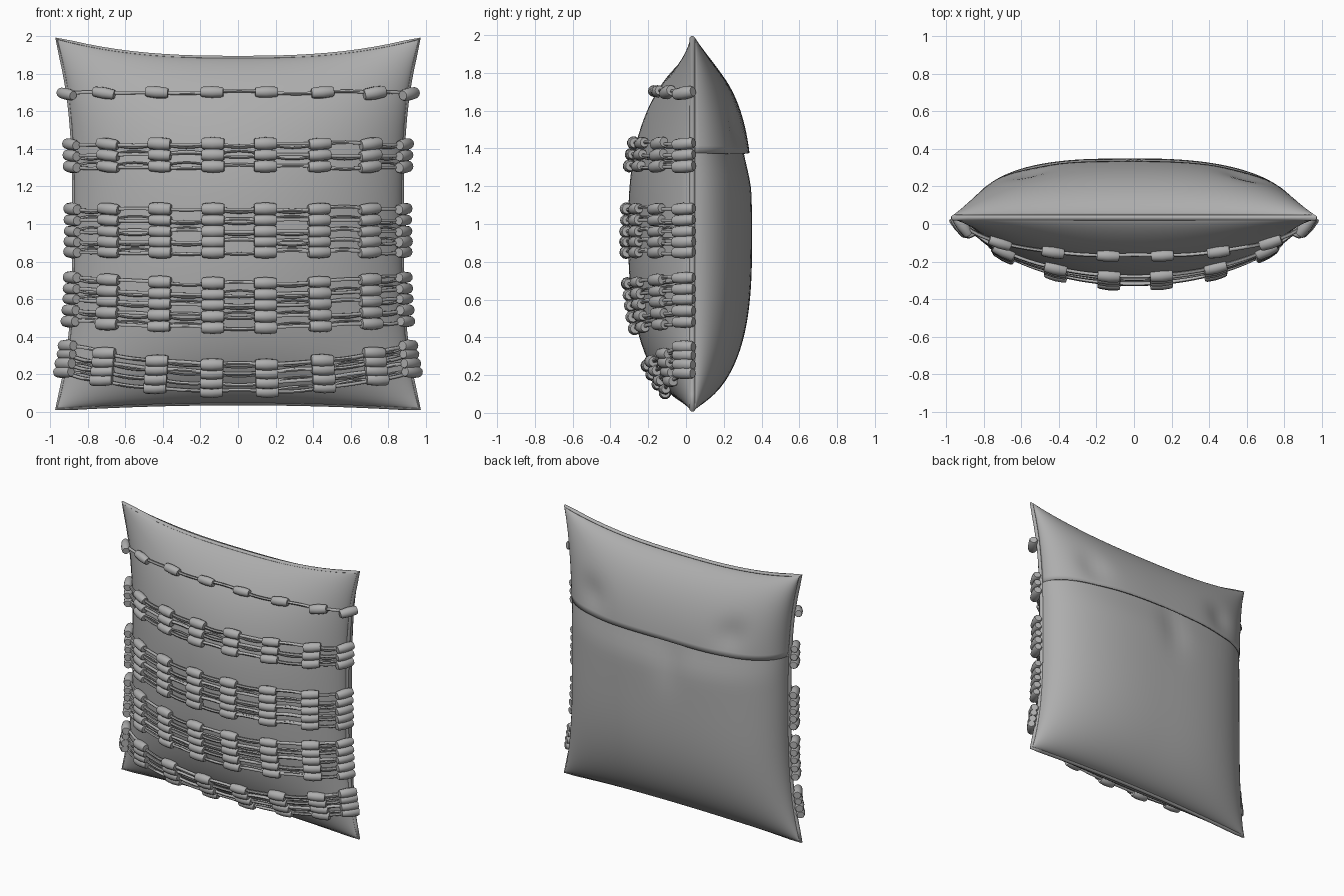
import bpy, bmesh, math, random
from mathutils import Vector, Matrix

if "Cube" in bpy.data.objects:
    bpy.data.objects.remove(bpy.data.objects["Cube"])

random.seed(4)
mat = bpy.data.materials.new("warm grey cloth")
mat.diffuse_color = (0.42, 0.42, 0.42, 1)
mat.use_nodes = True
mat.node_tree.nodes["Principled BSDF"].inputs["Base Color"].default_value = mat.diffuse_color
SEAM_F, SEAM_B = 0.022, 0.045


def outline(u, v):
    # pinched square: corners stretch out, edges curve in
    top = 1.885 + 0.101 * abs(u) ** 2.6
    bot = 0.045 - 0.03 * u * u
    return u * (0.872 + 0.094 * abs(v) ** 3), bot + (top - bot) * (v + 1) / 2


def front(u, v):
    x, z = outline(u, v)
    g = max(0, 1 - u * u) ** 0.69
    h = max(0, 1 - abs(v) ** 2.6) ** (0.76 if v > 0 else 0.6)
    return Vector((x, SEAM_F - 0.328 * g * h, z))


def back_depth(u, v):
    g = max(0, 1 - abs(u) ** (3.0 if u < 0 else 2.5)) ** 0.5
    return 0.305 * g * max(0, 1 - abs(v) ** 3) ** 0.6


def smoothstep(t):
    t = min(1, max(0, t))
    return t * t * (3 - 2 * t)


def back(u, v):
    # lower panel tucks inward beneath the flap
    x, z = outline(u, v)
    tuck = 1 - 0.10 * smoothstep((v - 0.2) / 0.3)
    crease = 0.02 * math.exp(-((u + 0.1) / 0.12) ** 2 - ((v - 0.3) / 0.2) ** 2)
    return Vector((x, SEAM_B + back_depth(u, v) * tuck - crease, z))


def flap(u, v):
    x, z = outline(u, v)
    dent = sum(math.exp(-((u - c) / 0.12) ** 2 - ((v - 0.58) / 0.12) ** 2) for c in (-0.62, 0.66))
    return Vector((x, SEAM_B + 0.003 + back_depth(u, v) - 0.025 * dent, z))


def finish(ob, angle=60):
    ob.data.materials.clear()
    ob.data.materials.append(mat)
    bpy.ops.object.select_all(action='DESELECT')
    ob.select_set(True)
    bpy.context.view_layer.objects.active = ob
    bpy.ops.object.shade_smooth_by_angle(angle=math.radians(angle))
    return ob


def mesh_object(name, bm):
    me = bpy.data.meshes.new(name)
    bm.to_mesh(me)
    bm.free()
    ob = bpy.data.objects.new(name, me)
    bpy.context.collection.objects.link(ob)
    return finish(ob)


def sheet(name, fn, vmap, flip=False, nu=48, nv=44):
    bm = bmesh.new()
    grid = []
    for j in range(nv + 1):
        row = []
        for i in range(nu + 1):
            u = math.sin(math.pi / 2 * (2 * i / nu - 1))
            row.append(bm.verts.new(fn(u, vmap(j / nv, u))))
        grid.append(row)
    for j in range(nv):
        for i in range(nu):
            q = [grid[j][i], grid[j][i + 1], grid[j + 1][i + 1], grid[j + 1][i]]
            bm.faces.new(q[::-1] if flip else q)
    return mesh_object(name, bm)


def tubes(name, paths, radius, cyclic=False):
    cu = bpy.data.curves.new(name, 'CURVE')
    cu.dimensions = '3D'
    cu.bevel_depth = radius
    cu.bevel_resolution = 1
    for pts in paths:
        sp = cu.splines.new('POLY')
        sp.points.add(len(pts) - 1)
        for p, co in zip(sp.points, pts):
            p.co = (*co, 1)
        sp.use_cyclic_u = cyclic
    ob = bpy.data.objects.new(name, cu)
    bpy.context.collection.objects.link(ob)
    bpy.ops.object.select_all(action='DESELECT')
    ob.select_set(True)
    bpy.context.view_layer.objects.active = ob
    bpy.ops.object.convert(target='MESH')
    return finish(bpy.context.view_layer.objects.active)


# cushion cover: front panel, lower back panel, overlapping flap
sheet("front_panel", front, lambda t, u: math.sin(math.pi / 2 * (2 * t - 1)))
sheet("back_panel", back, lambda t, u: -1 + 1.58 * (1 - math.cos(math.pi / 2 * t)), True)
fl = sheet("back_flap", flap,
           lambda t, u: 0.45 - 0.07 * u * u + (0.55 + 0.07 * u * u) * math.sin(math.pi / 2 * t), True, nv=24)
sol = fl.modifiers.new("thickness", 'SOLIDIFY')
sol.thickness = 0.01
sol.offset = -1

# seam around the edge
ring = []
for k in range(4):
    for i in range(24):
        s = -1 + 2 * i / 24
        u, v = [(s, -1), (1, s), (-s, 1), (-1, -s)][k]
        x, z = outline(u, v)
        ring.append((x, (SEAM_F + SEAM_B) / 2, z))
tubes("edge_seam", [ring], 0.014, True)


def on_front(u, z, lift):
    # point on the front panel at height z, raised along the surface normal
    v = z - 1
    for _ in range(4):
        v += (z - outline(u, v)[1]) / 0.95
    e = 0.03 if abs(u) < 0.9 else 0.012
    a, b = front(max(-1, u - e), v), front(min(1, u + e), v)
    c, d = front(u, v - e), front(u, v + e)
    n = (b - a).cross(d - c).normalized()
    return front(u, v) + n * lift, (b - a).normalized(), n


# bead columns, and bands of rows: heights, sag toward the middle
COLS = [-0.994, -0.78, -0.47, -0.15, 0.165, 0.49, 0.795, 0.994]
BANDS = [([1.695], 0.0), ([1.425, 1.365, 1.305], 0.0),
         ([1.08, 1.02, 0.96, 0.905, 0.85], 0.0),
         ([0.685, 0.625, 0.57, 0.51, 0.45], 0.03),
         ([0.255, 0.21, 0.16, 0.115], 0.095)]
# barrel profile: position along bead, radius
BARREL = [(-0.06, 0.024), (-0.05, 0.029), (0, 0.033), (0.05, 0.029), (0.06, 0.024)]


def add_bead(bm, pos, tangent, normal, size):
    side = normal.cross(tangent).normalized()
    n = tangent.cross(side).normalized()
    rot = Matrix((tangent, side, n)).transposed()
    sides, rings = 12, []
    for a, r in BARREL:
        rings.append([bm.verts.new(pos + rot @ Vector((
            a, r * size * math.cos(math.tau * k / sides), r * size * math.sin(math.tau * k / sides))))
            for k in range(sides)])
    for r0, r1 in zip(rings, rings[1:]):
        for k in range(sides):
            m = (k + 1) % sides
            bm.faces.new((r0[k], r0[m], r1[m], r1[k]))
    bm.faces.new(rings[0][::-1])
    bm.faces.new(rings[-1])


for b, (rows, sag) in enumerate(BANDS):
    bm = bmesh.new()
    cords, strands = [], []

    def height(i, u):
        return rows[i] + sag * u * u

    for i in range(len(rows)):
        for u in COLS:
            p, t, n = on_front(u, height(i, u), 0.018)
            if abs(u) > 0.9:
                p.y -= 0.012
            add_bead(bm, p, t, n, random.uniform(0.92, 1.08))
        # main cord threaded through the beads, second strand weaving to the next row
        path = []
        for u0, u1 in zip(COLS, COLS[1:]):
            bow = random.uniform(-0.012, 0.012)
            k = min(len(rows) - 1, max(0, i + random.choice((-1, 1))))
            weave = []
            for s in range(9):
                f = s / 8
                u = u0 + (u1 - u0) * f
                z = height(i, u)
                path.append(on_front(u, z + bow * math.sin(math.pi * f), 0.015)[0])
                mix = 0.35 * math.sin(math.pi * f)
                weave.append(on_front(u, z + (height(k, u) - z) * mix, 0.012)[0])
            if k != i:
                strands.append(weave)
        cords.append(path)
    bmesh.ops.recalc_face_normals(bm, faces=bm.faces[:])
    mesh_object(f"bead_band_{b + 1}", bm)
    tubes(f"cord_band_{b + 1}", cords, 0.010)
    if strands:
        tubes(f"thin_strands_{b + 1}", strands, 0.006)
